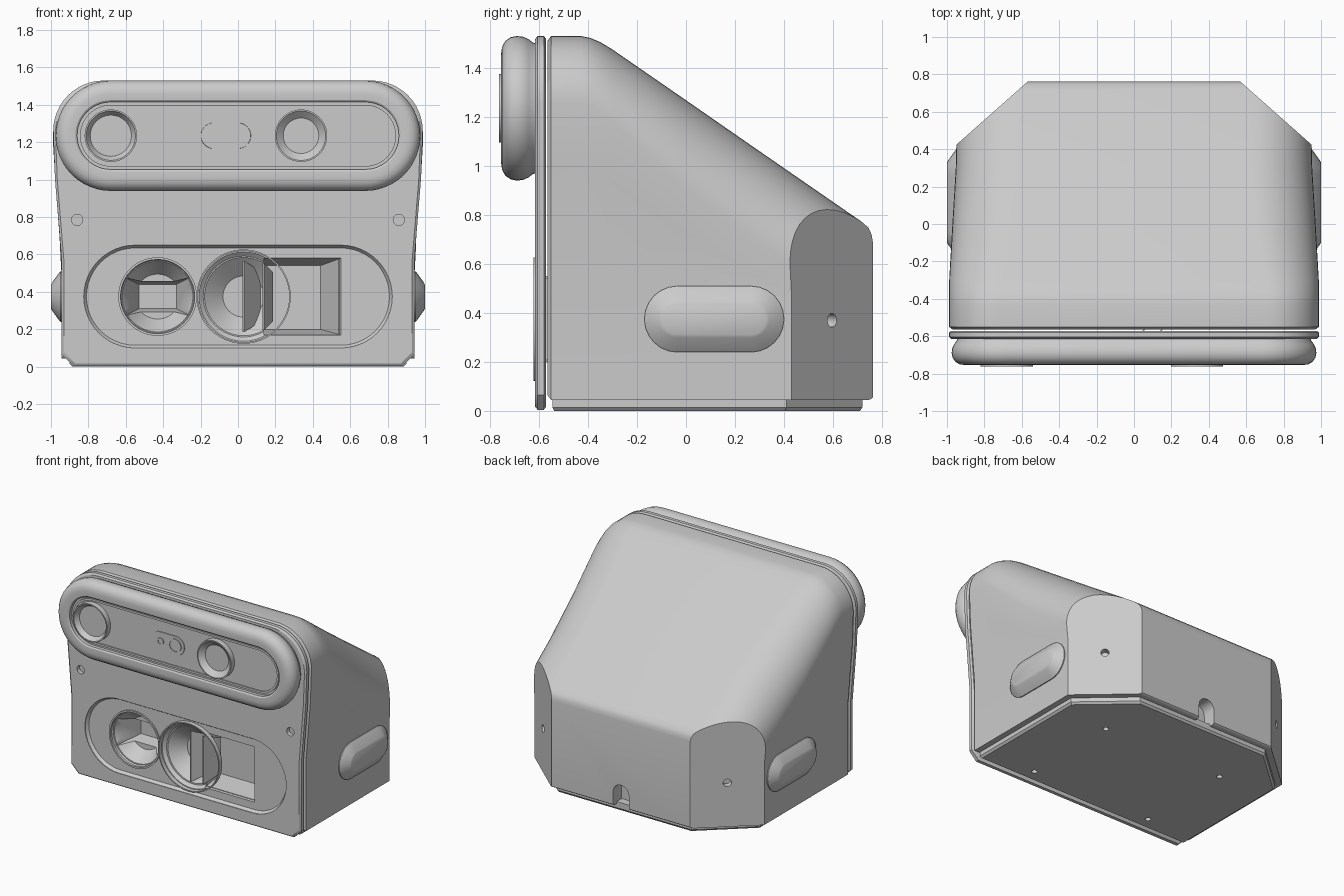
import bpy
import bmesh
import math
from mathutils import Vector

cube = bpy.data.objects.get("Cube")
if cube:
    bpy.data.objects.remove(cube, do_unlink=True)

grey = bpy.data.materials.new("light_grey")
grey.use_nodes = True
colour = (0.6, 0.6, 0.6, 1)
grey.diffuse_color = colour
grey.node_tree.nodes["Principled BSDF"].inputs["Base Color"].default_value = colour


def finish(name, bm):
    bmesh.ops.recalc_face_normals(bm, faces=bm.faces[:])
    mesh = bpy.data.meshes.new(name)
    bm.to_mesh(mesh)
    bm.free()
    mesh.materials.append(grey)
    ob = bpy.data.objects.new(name, mesh)
    bpy.context.collection.objects.link(ob)
    return ob


def loft_mesh(rings, closed=False):
    """Join equal-length rings with quads; cap the ends unless closed."""
    bm = bmesh.new()
    loops = [[bm.verts.new(p) for p in ring] for ring in rings]
    pairs = list(zip(loops, loops[1:]))
    if closed:
        pairs.append((loops[-1], loops[0]))
    for a, b in pairs:
        n = len(a)
        for i in range(n):
            j = (i + 1) % n
            bm.faces.new((a[i], a[j], b[j], b[i]))
    if not closed:
        bm.faces.new(loops[0])
        bm.faces.new(loops[-1])
    return bm


def loft(name, rings, closed=False):
    return finish(name, loft_mesh(rings, closed))


def stadium(cx, cz, straight, r, y, n=24):
    """Pill outline facing the front; a circle when straight is zero."""
    pts = []
    for side in (1, -1):
        for i in range(n + 1 if straight else n):
            t = -math.pi / 2 + math.pi * i / n
            pts.append(Vector((cx + side * (straight + r * math.cos(t)), y,
                               cz + side * r * math.sin(t))))
    return pts


def rect(x0, x1, z0, z1, y):
    return [Vector(p) for p in ((x0, y, z0), (x1, y, z0), (x1, y, z1), (x0, y, z1))]


def cut(target, cutter):
    mod = target.modifiers.new("cut", "BOOLEAN")
    mod.operation = "DIFFERENCE"
    mod.solver = "EXACT"
    mod.object = cutter
    cutter.hide_render = True
    bpy.context.view_layer.objects.active = target
    bpy.ops.object.modifier_apply(modifier=mod.name)


def half_width(z):
    return 0.943 + 0.045 * min(max((z - 0.57) / 0.55, 0), 1)


def section(y, top, bottom, a, b, inset=0, chamfer=0.0):
    """Housing outline: flared sides with rounded upper corners."""
    top -= inset
    bottom += inset
    spring = top - b
    half = [(half_width(0) - inset - chamfer, bottom),
            (half_width(0) - inset, bottom + max(chamfer, 0.01))]
    for k in (0.4, 0.8, 1):
        z = min(0.57, spring * 0.7) if k == 0.4 else spring * k
        half.append((half_width(z) - inset, z))
    w = half_width(spring) - inset - a
    for i in range(1, 13):
        t = math.pi / 2 * i / 12
        half.append((w + a * math.cos(t), spring + b * math.sin(t)))
    return [Vector((x, y, z)) for x, z in half] + \
           [Vector((-x, y, z)) for x, z in reversed(half)]


# Rear housing: lofted along y, then its back corners are sliced off
rings = []
for y, top, inset in ((-0.565, 1.53, 0.02), (-0.55, 1.53, 0), (-0.43, 1.53, 0),
                      (-0.39, 1.522, 0), (-0.35, 1.505, 0), (-0.3, 1.475, 0),
                      (0, 1.268, 0), (0.3, 1.06, 0), (0.72, 0.77, 0),
                      (0.745, 0.747, 0), (0.757, 0.725, 0.005), (0.762, 0.70, 0.01)):
    f = min(max((y + 0.43) / 0.5, 0), 1)
    rings.append(section(y, top, 0.045, 0.27 + 0.06 * f, 0.27 + 0.1 * f, inset))
bm = loft_mesh(rings)
for s in (1, -1):
    res = bmesh.ops.bisect_plane(bm, geom=bm.verts[:] + bm.edges[:] + bm.faces[:],
                                 plane_co=(s * 0.943, 0.43, 0),
                                 plane_no=(s * 0.33, 0.373, 0), clear_outer=True)
    bmesh.ops.edgeloop_fill(bm, edges=[e for e in res["geom_cut"]
                                       if isinstance(e, bmesh.types.BMEdge)])
shell = finish("rear_housing", bm)

# Front panel
panel = loft("front_panel", [section(y, 1.53, 0.005, 0.27, 0.27, i, 0.06)
                             for y, i in ((-0.571, 0.012), (-0.58, 0), (-0.605, 0), (-0.615, 0.012))])

# Lower window recess, then the two optical openings
MID = 0.375
recess = loft("cutter", [stadium(0, MID, 0.55, r, y) for r, y in ((0.275, -0.65), (0.275, -0.61), (0.26, -0.59))])
openings = [
    loft("cutter", [stadium(-0.43, MID, 0, r, y) for r, y in ((0.2, -0.66), (0.2, -0.58), (0.12, -0.47))]),
    loft("cutter", [rect(-0.43 - w, -0.43 + w, MID - h, MID + h, y)
                    for w, h, y in ((0.17, 0.1, -0.67), (0.17, 0.1, -0.57), (0.1, 0.065, -0.38))]),
    loft("cutter", [stadium(0.03, MID, 0, r, y) for r, y in ((0.25, -0.66), (0.25, -0.6), (0.11, -0.48))]),
    loft("cutter", [rect(0.14, x1, z0, z1, y) for x1, z0, z1, y in
                    ((0.55, 0.17, 0.58, -0.67), (0.55, 0.17, 0.58, -0.585), (0.44, 0.2, 0.54, -0.4))]),
]
screws = [loft("cutter", [stadium(s * 0.86, 0.785, 0, 0.03, y) for y in (-0.66, -0.585)]) for s in (1, -1)]
for c in [recess] + openings + screws:
    cut(panel, c)
for c in openings:
    cut(shell, c)

# Cable notch at the back and screw holes in the sliced corners
notch = loft("cutter", [[Vector((x, y, z)) for x, z in
                         [(-0.065, 0), (0.065, 0)] +
                         [(0.065 * math.cos(math.pi * i / 12), 0.15 + 0.065 * math.sin(math.pi * i / 12))
                          for i in range(13)]] for y in (0.66, 0.85)])
holes = []
for s in (1, -1):
    hole = loft("cutter", [stadium(0, 0, 0, 0.028, y) for y in (-0.05, 0.05)])
    hole.location = (s * 0.757, 0.597, MID - 0.005)
    hole.rotation_euler.z = -s * math.atan2(0.33, 0.373)
    holes.append(hole)
bpy.context.view_layer.update()
for c in [notch] + holes:
    cut(shell, c)

# Base plate with four screw holes
base_half = [(0.9, -0.545), (0.9, 0.41), (0.55, 0.72)]
outline = base_half + [(-x, y) for x, y in reversed(base_half)]
base = loft("base_plate", [[Vector((x * k, y * k, z)) for x, y in outline]
                           for k, z in ((0.985, 0), (1, 0.015), (1, 0.06))])
foot_holes = []
for x in (0.5, -0.5):
    for y in (0.3, -0.45):
        hole = loft("cutter", [stadium(0, 0, 0, 0.02, d) for d in (-0.03, 0.03)])
        hole.rotation_euler.x = math.pi / 2
        hole.location = (x, y, 0)
        foot_holes.append(hole)
bpy.context.view_layer.update()
for c in foot_holes:
    cut(base, c)
for c in [recess, notch] + openings + screws + holes + foot_holes:
    bpy.data.objects.remove(c, do_unlink=True)

# Lens rims, and blades inside the right opening
loft("projector_rim", [stadium(0.03, MID, 0, r, y) for r, y in
                       ((0.252, -0.588), (0.252, -0.622), (0.244, -0.622), (0.244, -0.588))], True)
loft("scanner_rim", [stadium(-0.43, MID, 0, r, y) for r, y in
                     ((0.21, -0.588), (0.21, -0.6), (0.198, -0.6), (0.198, -0.588))], True)
for name, x0, x1, h0, h1 in (("inner_blade", 0.025, 0.12, 0.19, 0.13),
                             ("outer_blade", 0.13, 0.18, 0.18, 0.13)):
    loft(name, [[Vector(p) for p in ((x, -0.6, MID - h0), (x, -0.6, MID + h0),
                                     (x + x1 - x0, -0.47, MID + h1), (x + x1 - x0, -0.47, MID - h1))]
                for x in (x0, x0 + 0.008)])

# Upper sensor bar: rounded pill with a recessed face
BAR = 1.235
loft("sensor_bar", [stadium(0, BAR, 0.68, r, y) for r, y in
                    ((0.262, -0.595), (0.268, -0.625), (0.282, -0.642), (0.292, -0.665),
                     (0.295, -0.69), (0.29, -0.715), (0.275, -0.737), (0.252, -0.75),
                     (0.225, -0.754), (0.19, -0.752), (0.18, -0.745), (0.18, -0.72),
                     (0.165, -0.72), (0.165, -0.73), (0.15, -0.73), (0.15, -0.722))])
for name, x, inner in (("right_camera_ring", -0.68, 0.11), ("left_camera_ring", 0.337, 0.095)):
    loft(name, [stadium(x, BAR, 0, r, y) for r, y in
                ((0.14, -0.715), (0.14, -0.762), (0.132, -0.762), (inner, -0.728))])
loft("indicator_plate", [stadium(-0.065, BAR, 0.065, r, y) for r, y in ((0.07, -0.718), (0.068, -0.727))])
for name, x, r in (("indicator_lens", -0.005, 0.05), ("microphone_port", -0.125, 0.026)):
    loft(name, [stadium(x, BAR, 0, q, y) for q, y in
                ((r, -0.72), (r, -0.734), (r - 0.008, -0.734), (r - 0.008, -0.729))])

# Side grips
for name, s in (("left_grip", 1), ("right_grip", -1)):
    grip = loft(name, [stadium(0, 0, 0.15, r, d, 12) for r, d in
                       ((0.135, -0.925), (0.135, -0.95), (0.125, -0.958), (0.075, -0.994), (0.062, -1.0))])
    grip.rotation_euler.z = s * math.pi / 2
    grip.location = (0, 0.115, MID)

# Smooth shading with sharp edges kept
bpy.ops.object.select_all(action="DESELECT")
for ob in bpy.context.collection.objects:
    if ob.type == "MESH" and ob.data.materials and ob.data.materials[0] == grey:
        ob.select_set(True)
        bpy.context.view_layer.objects.active = ob
bpy.ops.object.shade_smooth_by_angle(angle=math.radians(30))
